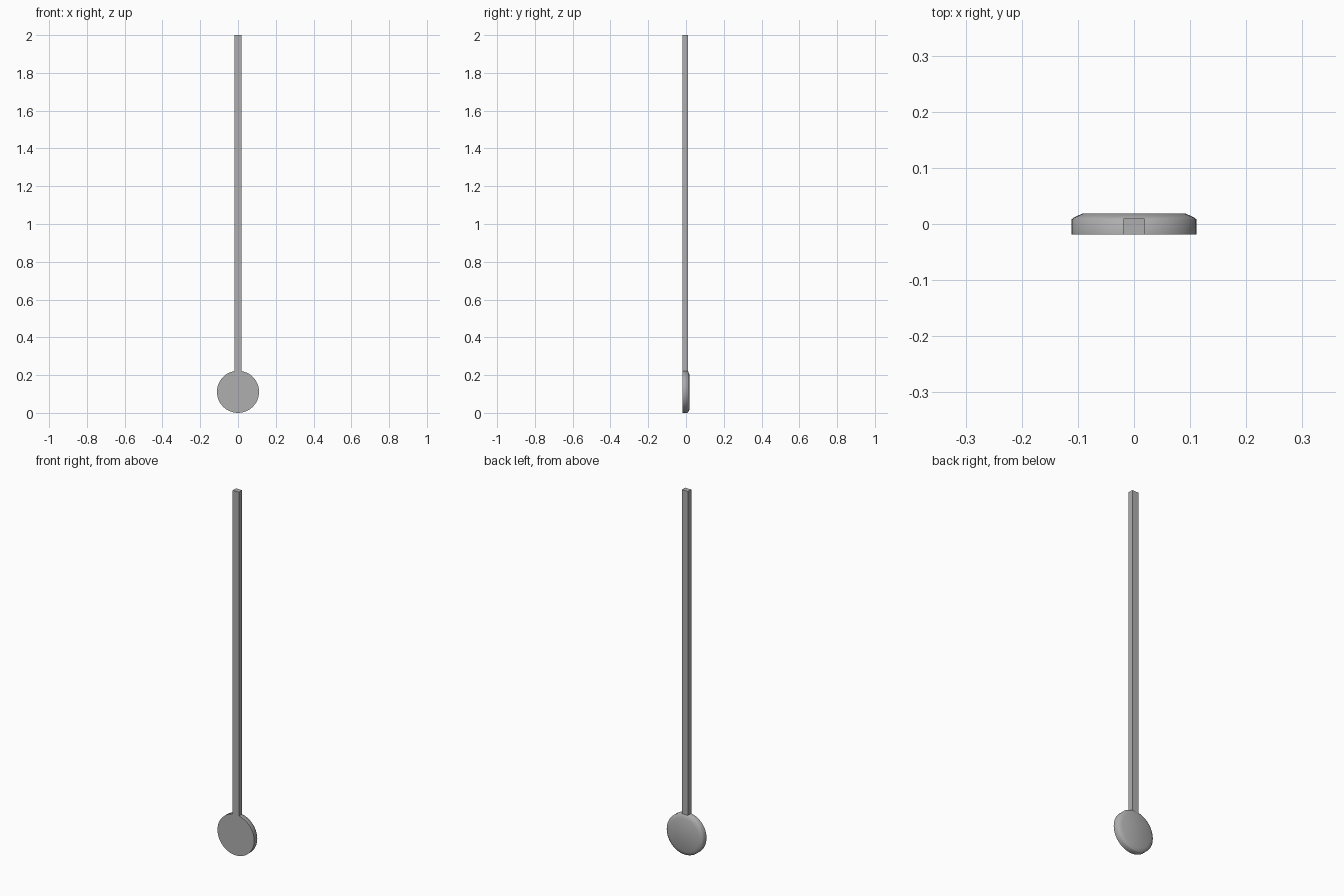
import bpy, bmesh, math

if "Cube" in bpy.data.objects:
    bpy.data.objects.remove(bpy.data.objects["Cube"])

FRONT, MID, BACK = -0.019, 0.0095, 0.019
R, R_BACK, RIM, SIDES = 0.1115, 0.091, 0.008, 48

grey = bpy.data.materials.new("dark_grey")
grey.diffuse_color = (0.428, 0.428, 0.428, 1)
grey.use_nodes = True
grey.node_tree.nodes["Principled BSDF"].inputs["Base Color"].default_value = grey.diffuse_color


def add_object(name, bm):
    bmesh.ops.recalc_face_normals(bm, faces=bm.faces)
    mesh = bpy.data.meshes.new(name)
    bm.to_mesh(mesh)
    bm.free()
    mesh.materials.append(grey)
    obj = bpy.data.objects.new(name, mesh)
    bpy.context.collection.objects.link(obj)
    return obj


# Round bob: flat front, straight rim, softly chamfered back
bm = bmesh.new()
rings = []
for y, r in [(FRONT, R), (RIM, R), (0.0115, R - 0.004), (BACK, R_BACK)]:
    angles = [2 * math.pi * i / SIDES for i in range(SIDES)]
    rings.append([bm.verts.new((r * math.cos(a), y, R + r * math.sin(a))) for a in angles])
for a, b in zip(rings, rings[1:]):
    for i in range(SIDES):
        j = (i + 1) % SIDES
        bm.faces.new((a[i], a[j], b[j], b[i]))
bm.faces.new(rings[0])
bm.faces.new(rings[-1])
bob = add_object("pendulum_bob", bm)
bpy.context.view_layer.objects.active = bob
bob.select_set(True)
bpy.ops.object.shade_smooth_by_angle(angle=math.radians(70))

# Long flat rod, flush with the front of the bob
bm = bmesh.new()
bmesh.ops.create_cube(bm, size=1)
z0, z1 = 0.21, 2.0
bmesh.ops.scale(bm, vec=(0.0376, MID - FRONT, z1 - z0), verts=bm.verts)
bmesh.ops.translate(bm, vec=(0, (MID + FRONT) / 2, (z0 + z1) / 2), verts=bm.verts)
add_object("pendulum_rod", bm)
